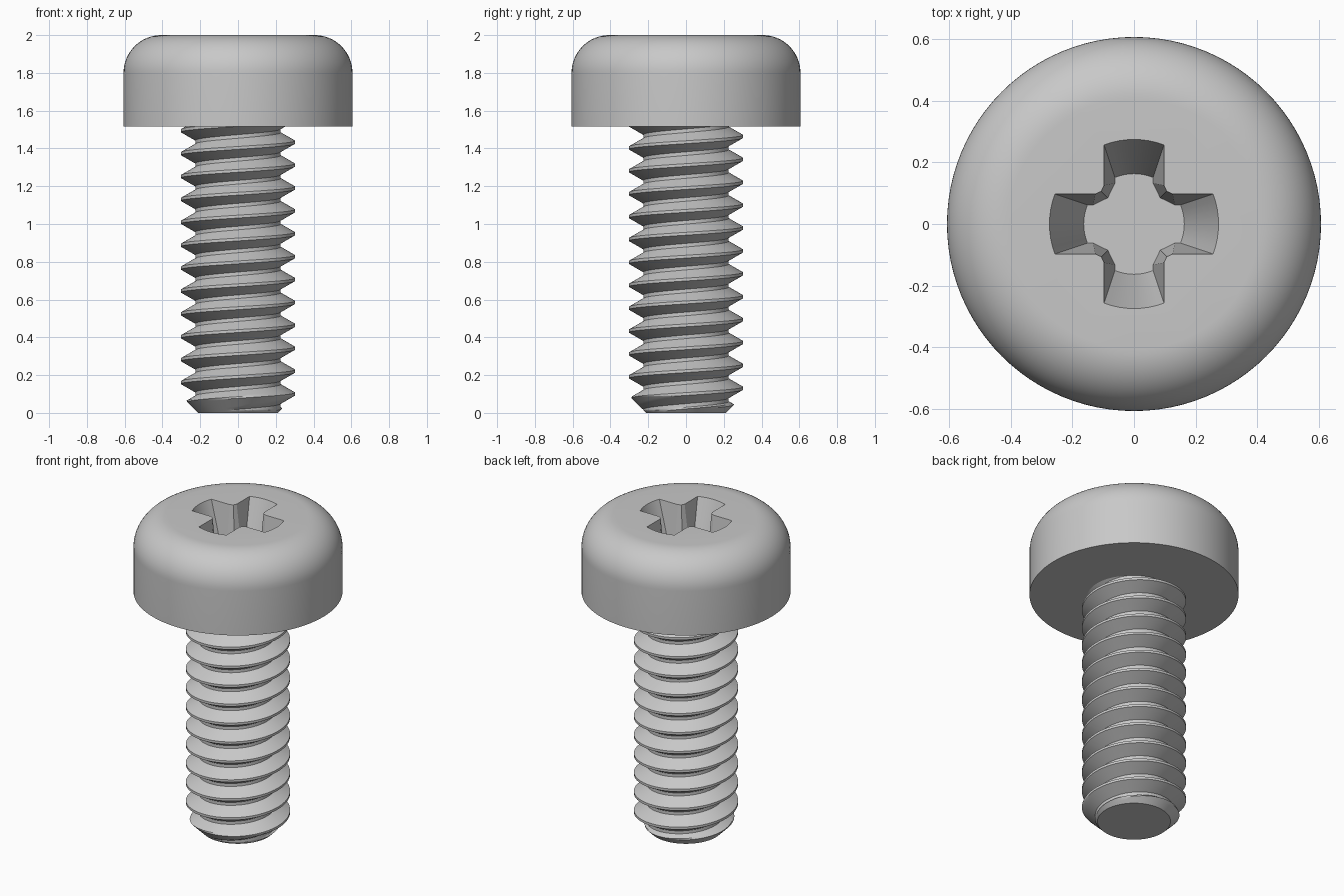
import bpy, bmesh
from math import sin, cos, pi, sqrt

if "Cube" in bpy.data.objects:
    bpy.data.objects.remove(bpy.data.objects["Cube"])

# One plain metal colour
steel = bpy.data.materials.new("grey_steel")
steel.use_nodes = True
steel.diffuse_color = (0.58, 0.58, 0.58, 1)
steel.node_tree.nodes["Principled BSDF"].inputs["Base Color"].default_value = (0.58, 0.58, 0.58, 1)


def make_object(name, bm):
    bmesh.ops.recalc_face_normals(bm, faces=bm.faces)
    mesh = bpy.data.meshes.new(name)
    bm.to_mesh(mesh)
    bm.free()
    mesh.materials.append(steel)
    obj = bpy.data.objects.new(name, mesh)
    bpy.context.collection.objects.link(obj)
    return obj


def activate(obj):
    bpy.ops.object.select_all(action='DESELECT')
    obj.select_set(True)
    bpy.context.view_layer.objects.active = obj


# Head: revolved profile with a rounded upper edge
HEAD_R, HEAD_Z, FILLET = 0.606, 1.516, 0.2
profile = [(HEAD_R, HEAD_Z)]
for i in range(17):
    a = pi / 2 * i / 16
    profile.append((HEAD_R - FILLET + FILLET * cos(a), 2 - FILLET + FILLET * sin(a)))
SIDES = 96
bm = bmesh.new()
rings = [[bm.verts.new((r * cos(2 * pi * j / SIDES), r * sin(2 * pi * j / SIDES), z))
          for j in range(SIDES)] for r, z in profile]
for low, high in zip(rings, rings[1:]):
    for j in range(SIDES):
        k = (j + 1) % SIDES
        bm.faces.new((low[j], low[k], high[k], high[j]))
bm.faces.new(rings[0])
bm.faces.new(rings[-1])
head = make_object("head", bm)


# Cross recess: tapered cross with arc-shaped arm ends, cut from the head
def cross_loop(bm, z, radius, half, shoulder, corner):
    quarter = []
    for i in range(9):
        y = half * (i / 4 - 1)
        quarter.append((sqrt(radius ** 2 - y * y), y))
    quarter += [(shoulder, half), (corner, corner), (half, shoulder)]
    verts = []
    for q in range(4):
        c, s = cos(q * pi / 2), sin(q * pi / 2)
        verts += [bm.verts.new((c * x - s * y, s * x + c * y, z)) for x, y in quarter]
    return verts


DEPTH = 0.32
bm = bmesh.new()
floor = cross_loop(bm, 2 - DEPTH, 0.163, 0.062, 0.132, 0.085)
mouth = cross_loop(bm, 2, 0.274, 0.097, 0.125, 0.106)
above = cross_loop(bm, 2.1, 0.274, 0.097, 0.125, 0.106)
for low, high in ((floor, mouth), (mouth, above)):
    for j in range(len(low)):
        k = (j + 1) % len(low)
        bm.faces.new((low[j], low[k], high[k], high[j]))
bm.faces.new(floor)
bm.faces.new(above)
cutter = make_object("recess_cutter", bm)
cutter.hide_render = True
cut = head.modifiers.new("recess", 'BOOLEAN')
cut.operation, cut.solver, cut.object = 'DIFFERENCE', 'EXACT', cutter
activate(head)
bpy.ops.object.modifier_apply(modifier=cut.name)
bpy.data.objects.remove(cutter)

# Threaded shank: right-handed helix with flat crests and roots, chamfered tip
PITCH, CREST_R, ROOT_R, TIP_R, TOP = 0.1212, 0.302, 0.226, 0.212, 1.53
FIRST_CREST = 0.10
CREST, FLANK = 0.0076, 0.0435
corners = [(-CREST, CREST_R), (CREST, CREST_R), (CREST + FLANK, ROOT_R),
           (PITCH - CREST - FLANK, ROOT_R), (PITCH - CREST, CREST_R)]
STEPS, TURNS, COLS = 5, 14, 72
section = []
for (z0, r0), (z1, r1) in zip(corners, corners[1:]):
    section += [(z0 + (z1 - z0) * i / STEPS, r0 + (r1 - r0) * i / STEPS) for i in range(STEPS)]
rows = len(section)
bm = bmesh.new()
grid = []
for j in range(COLS):
    a = 2 * pi * j / COLS
    column = []
    for turn in range(-3, TURNS):
        for dz, r in section:
            z = FIRST_CREST + PITCH * (turn + j / COLS) + dz
            z = min(max(z, 0), TOP)
            r = min(r, TIP_R + z)
            column.append(bm.verts.new((r * cos(a), r * sin(a), z)))
    grid.append(column)
for j in range(COLS):
    # At the seam the helix joins one pitch higher
    shift = rows if j == COLS - 1 else 0
    here, there = grid[j], grid[(j + 1) % COLS]
    for k in range(len(here) - 1 - shift):
        bm.faces.new((here[k], there[k + shift], there[k + 1 + shift], here[k + 1]))
bm.faces.new([column[0] for column in grid])
bmesh.ops.remove_doubles(bm, verts=bm.verts, dist=0.0002)
shank = make_object("threaded_shank", bm)

for obj in (head, shank):
    activate(obj)
    bpy.ops.object.shade_smooth_by_angle(angle=pi / 7)
